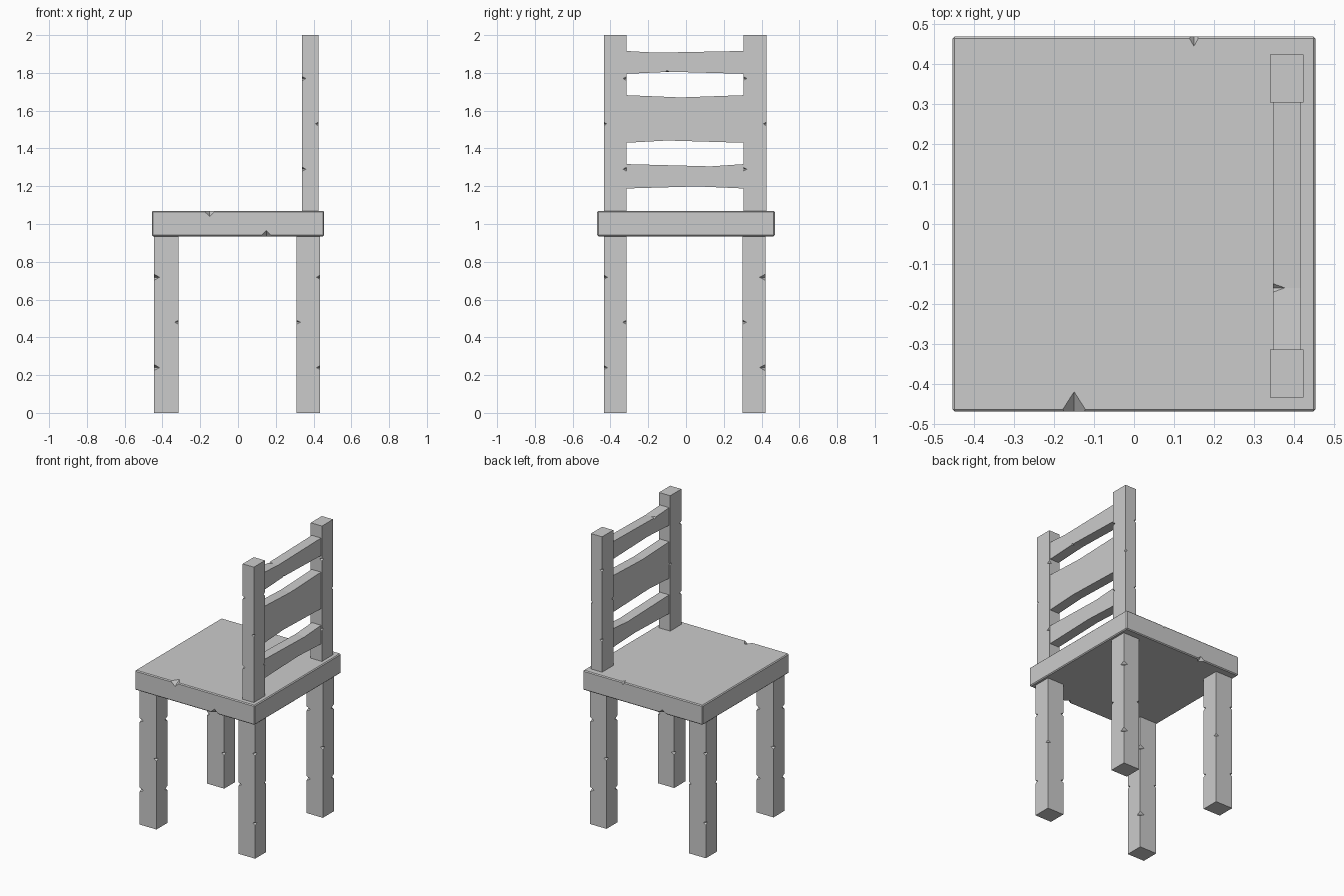
import bpy, bmesh
from mathutils import Vector

if "Cube" in bpy.data.objects:
    bpy.data.objects.remove(bpy.data.objects["Cube"])


def make_object(name, bm):
    bmesh.ops.recalc_face_normals(bm, faces=bm.faces)
    mesh = bpy.data.meshes.new(name)
    bm.to_mesh(mesh)
    bm.free()
    ob = bpy.data.objects.new(name, mesh)
    bpy.context.collection.objects.link(ob)
    return ob


def box(name, lo, hi, bevel=0.0):
    bm = bmesh.new()
    bmesh.ops.create_cube(bm, size=1)
    lo, hi = Vector(lo), Vector(hi)
    for v in bm.verts:
        v.co = (lo + hi) / 2 + v.co * (hi - lo)
    if bevel:
        bmesh.ops.bevel(bm, geom=bm.edges[:], offset=bevel, segments=1,
                        affect='EDGES')
    return make_object(name, bm)


def prism(name, profile, x0, x1):
    """Extrude a (y, z) outline along x."""
    bm = bmesh.new()
    face = bm.faces.new([bm.verts.new((x0, y, z)) for y, z in profile])
    ext = bmesh.ops.extrude_face_region(bm, geom=[face])
    verts = [g for g in ext['geom'] if isinstance(g, bmesh.types.BMVert)]
    bmesh.ops.translate(bm, verts=verts, vec=(x1 - x0, 0, 0))
    return make_object(name, bm)


def chip(ob, notches):
    """Cut octahedral nicks, each given as (centre, radii)."""
    bm = bmesh.new()
    for c, r in notches:
        pts = []
        for axis in range(3):
            for s in (-1, 1):
                p = Vector(c)
                p[axis] += s * r[axis]
                pts.append(bm.verts.new(p))
        for i in (0, 1):
            for j in (2, 3):
                for k in (4, 5):
                    bm.faces.new((pts[i], pts[j], pts[k]))
    cutter = make_object("nick_cutter", bm)
    cutter.hide_render = True
    mod = ob.modifiers.new("nicks", 'BOOLEAN')
    mod.operation, mod.solver, mod.object = 'DIFFERENCE', 'EXACT', cutter
    bpy.context.view_layer.objects.active = ob
    bpy.ops.object.modifier_apply(modifier=mod.name)
    bpy.data.objects.remove(cutter)


def nicked_post(name, xr, yr, z0, z1, same, other, size_same, size_other):
    """Square post; 'same' heights nick the -x-y / +x+y corners, 'other' the rest."""
    ob = box(name, (xr[0], yr[0], z0), (xr[1], yr[1], z1))
    notches = []
    for i in (0, 1):
        for j in (0, 1):
            heights, d = (same, size_same) if i == j else (other, size_other)
            notches += [((xr[i], yr[j], z), (d, d, max(d * 0.55, 0.01)))
                        for z in heights]
    chip(ob, notches)


# Seat with chipped front and back edges
seat = box("seat", (-0.455, -0.47, 0.935), (0.455, 0.47, 1.07), 0.006)
chip(seat, [((-0.15, -0.47, 1.07), (0.032, 0.05, 0.03)),
            ((0.15, -0.47, 0.935), (0.032, 0.03, 0.03)),
            ((0.15, 0.47, 1.07), (0.014, 0.025, 0.02)),
            ((-0.15, 0.47, 0.935), (0.03, 0.03, 0.025))])

# Legs
outer, inner = (0.24, 0.718), (0.48,)
for xn, xr in (("left", (-0.445, -0.315)), ("right", (0.31, 0.435))):
    for yn, yr in (("front", (-0.435, -0.315)), ("back", (0.30, 0.42))):
        if (xn == "left") == (yn == "front"):
            nicked_post(f"{yn}_{xn}_leg", xr, yr, 0, 0.937, outer, inner, 0.03, 0.02)
        else:
            nicked_post(f"{yn}_{xn}_leg", xr, yr, 0, 0.937, inner, outer, 0.02, 0.02)

# Backrest posts
wide, mid = (1.29, 1.77), (1.53,)
nicked_post("front_back_post", (0.34, 0.425), (-0.435, -0.314), 1.068, 2,
            wide, mid, 0.02, 0.015)
nicked_post("rear_back_post", (0.34, 0.425), (0.304, 0.425), 1.068, 2,
            mid, wide, 0.015, 0.018)

# Backrest slats: end heights plus a kink point on each edge
slats = {}
for name, bottom, top, kb, kt in (
        ("top_slat", 1.795, 1.916, (-0.08, 1.806), (-0.16, 1.907)),
        ("middle_slat", 1.43, 1.682, (-0.10, 1.442), (-0.03, 1.670)),
        ("bottom_slat", 1.188, 1.317, (0.06, 1.199), (0.13, 1.305))):
    slats[name] = prism(name, [(-0.316, bottom), kb, (0.306, bottom),
                               (0.306, top), kt, (-0.316, top)], 0.348, 0.418)
chip(slats["top_slat"], [((0.348, -0.16, 1.907), (0.03, 0.011, 0.012)),
                         ((0.418, -0.10, 1.803), (0.02, 0.014, 0.01))])
